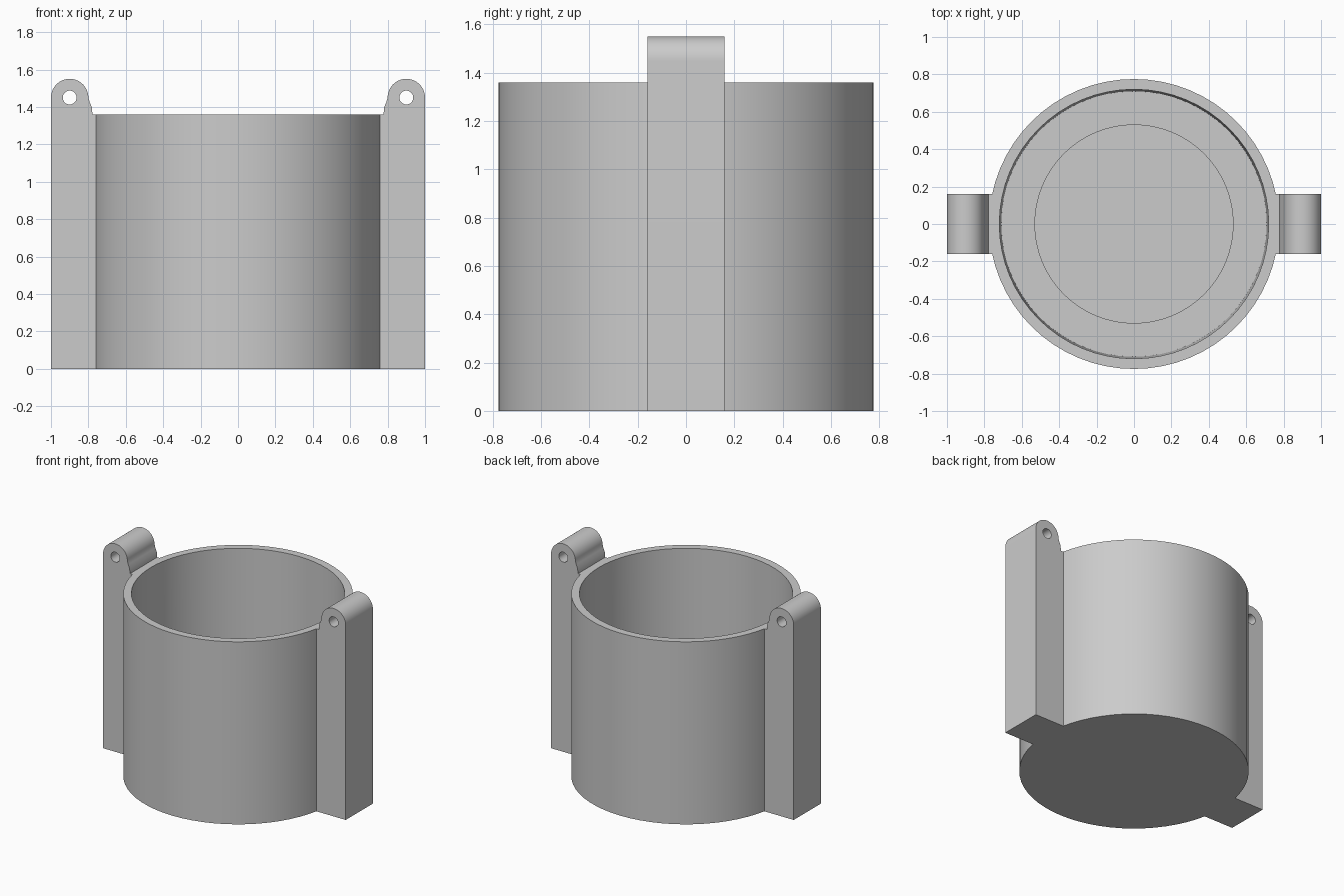
import bpy
import bmesh
from math import sin, cos, pi, radians

if "Cube" in bpy.data.objects:
    bpy.data.objects.remove(bpy.data.objects["Cube"])

RIM = 1.36
SEGMENTS = 64

grey = bpy.data.materials.new("plain grey")
grey.use_nodes = True
colour = (0.6, 0.6, 0.6, 1)
grey.diffuse_color = colour
grey.node_tree.nodes["Principled BSDF"].inputs["Base Color"].default_value = colour


def finish(obj):
    """Apply the material and smooth the rounded surfaces."""
    obj.data.materials.clear()
    obj.data.materials.append(grey)
    bpy.ops.object.select_all(action="DESELECT")
    obj.select_set(True)
    bpy.context.view_layer.objects.active = obj
    bpy.ops.object.shade_smooth_by_angle(angle=radians(30))


# Cup: a lathed profile with a slightly tapered bore and a recessed floor
def make_cup():
    profile = [(0.775, 0), (0.775, RIM), (0.72, RIM),
               (0.71, 0.08), (0.53, 0.08), (0.53, 0.06)]
    bm = bmesh.new()
    rings = []
    for r, z in profile:
        rings.append([bm.verts.new((r * cos(2 * pi * i / SEGMENTS),
                                    r * sin(2 * pi * i / SEGMENTS), z))
                      for i in range(SEGMENTS)])
    for a, b in zip(rings, rings[1:]):
        for i in range(SEGMENTS):
            j = (i + 1) % SEGMENTS
            bm.faces.new((a[i], a[j], b[j], b[i]))
    bm.faces.new(rings[0][::-1])
    bm.faces.new(rings[-1])
    bmesh.ops.recalc_face_normals(bm, faces=bm.faces)
    mesh = bpy.data.meshes.new("cup")
    bm.to_mesh(mesh)
    bm.free()
    cup = bpy.data.objects.new("cup", mesh)
    bpy.context.collection.objects.link(cup)
    finish(cup)


# Hinge lug: filled outline with a pin hole, extruded across y
def make_lug(name, side):
    cx, cz, radius, hole = 0.9, 1.45, 0.1, 0.037
    outline = [(0.75, 0), (1, 0)]
    outline += [(cx + radius * cos(pi * i / 24), cz + radius * sin(pi * i / 24))
                for i in range(25)]
    outline += [(0.793, 1.425), (0.782, 1.4), (0.778, RIM), (0.75, RIM)]
    pin_hole = [(cx + hole * cos(pi * i / 16), cz + hole * sin(pi * i / 16))
                for i in range(32)]
    curve = bpy.data.curves.new(name, "CURVE")
    curve.dimensions = "2D"
    curve.fill_mode = "BOTH"
    curve.extrude = 0.16
    for points in (outline, pin_hole):
        spline = curve.splines.new("POLY")
        spline.points.add(len(points) - 1)
        for point, (x, z) in zip(spline.points, points):
            point.co = (side * x, z, 0, 1)
        spline.use_cyclic_u = True
    lug = bpy.data.objects.new(name, curve)
    lug.rotation_euler.x = pi / 2
    bpy.context.collection.objects.link(lug)
    bpy.ops.object.select_all(action="DESELECT")
    lug.select_set(True)
    bpy.context.view_layer.objects.active = lug
    bpy.ops.object.convert(target="MESH")
    lug = bpy.context.view_layer.objects.active
    # Weld the caps to the sides
    bm = bmesh.new()
    bm.from_mesh(lug.data)
    bmesh.ops.remove_doubles(bm, verts=bm.verts, dist=0.0005)
    bmesh.ops.recalc_face_normals(bm, faces=bm.faces)
    bm.to_mesh(lug.data)
    bm.free()
    finish(lug)


make_cup()
make_lug("left_hinge_lug", 1)
make_lug("right_hinge_lug", -1)
